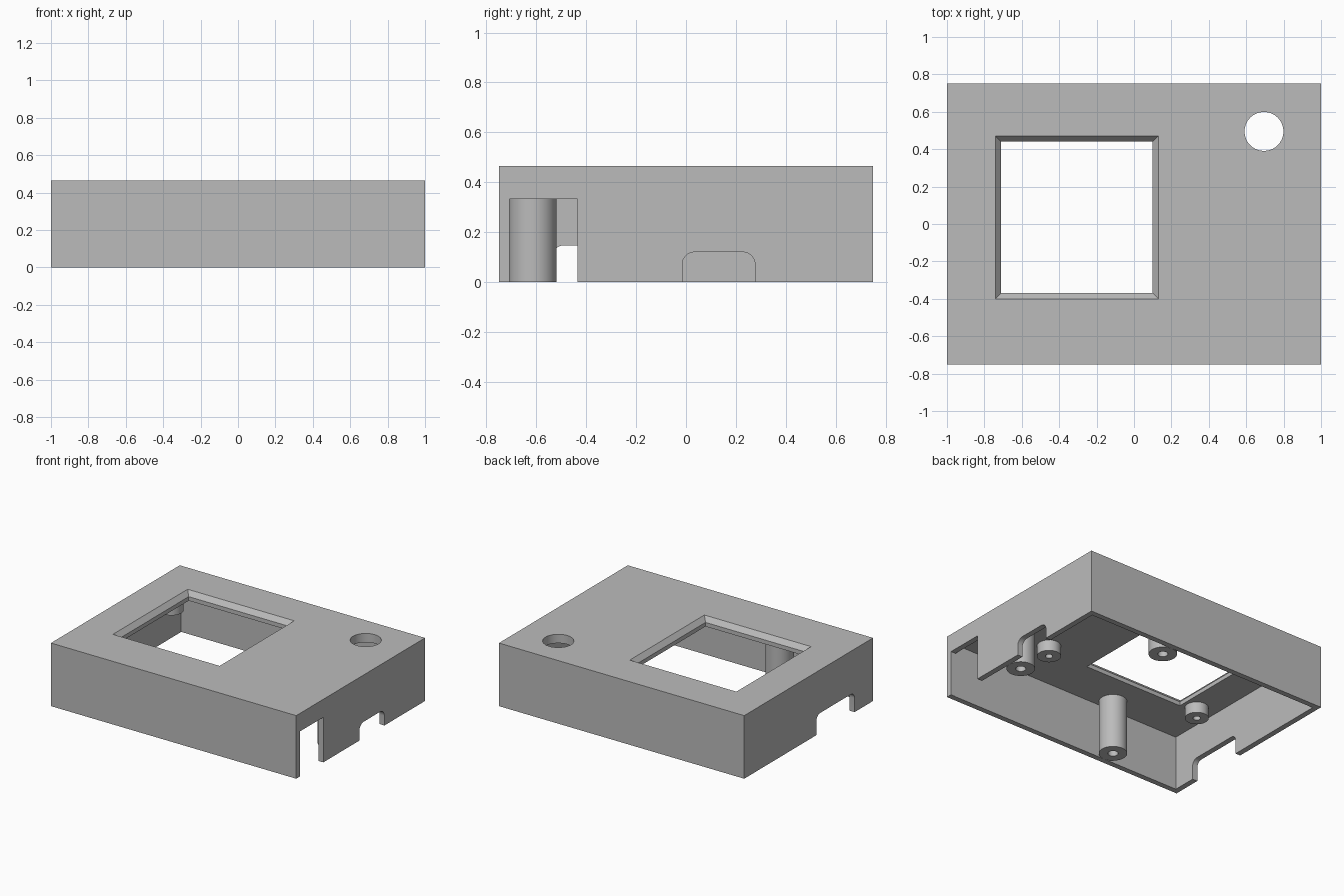
import bpy
import bmesh
from math import sin, cos, pi, radians

cube = bpy.data.objects.get("Cube")
if cube:
    bpy.data.objects.remove(cube, do_unlink=True)

grey = bpy.data.materials.new("plain grey")
grey.use_nodes = True
COLOUR = (0.5, 0.5, 0.5, 1)
grey.diffuse_color = COLOUR
grey.node_tree.nodes["Principled BSDF"].inputs["Base Color"].default_value = COLOUR

WIDTH, DEPTH, HEIGHT = 2.0, 1.5, 0.465
WALL, CEILING = 0.04, 0.4
IN_X, IN_Y = WIDTH / 2 - WALL, DEPTH / 2 - WALL


def loft(name, rings):
    """Closed solid through a list of equally long point rings."""
    bm = bmesh.new()
    loops = [[bm.verts.new(p) for p in ring] for ring in rings]
    n = len(loops[0])
    for a, b in zip(loops, loops[1:]):
        for i in range(n):
            j = (i + 1) % n
            bm.faces.new((a[i], a[j], b[j], b[i]))
    bm.faces.new(loops[0][::-1])
    bm.faces.new(loops[-1])
    bmesh.ops.recalc_face_normals(bm, faces=bm.faces)
    mesh = bpy.data.meshes.new(name)
    bm.to_mesh(mesh)
    bm.free()
    mesh.materials.append(grey)
    obj = bpy.data.objects.new(name, mesh)
    bpy.context.collection.objects.link(obj)
    return obj


def rect(x0, x1, y0, y1, z):
    return [(x0, y0, z), (x1, y0, z), (x1, y1, z), (x0, y1, z)]


def circle(x, y, z, r, n=48):
    return [(x + r * cos(2 * pi * i / n), y + r * sin(2 * pi * i / n), z) for i in range(n)]


def box(name, x0, x1, y0, y1, z0, z1):
    return loft(name, [rect(x0, x1, y0, y1, z) for z in (z0, z1)])


def port(name, side, y0, y1, top, r):
    """Cutter through a side wall with rounded upper corners."""
    outline = [(y0, -0.1), (y1, -0.1)]
    for centre, start in ((y1 - r, 0), (y0 + r, pi / 2)):
        for i in range(9):
            a = start + pi / 2 * i / 8
            outline.append((centre + r * cos(a), top - r + r * sin(a)))
    return loft(name, [[(side * x, y, z) for y, z in outline] for x in (0.9, 1.1)])


def smooth(obj):
    bpy.ops.object.select_all(action="DESELECT")
    obj.select_set(True)
    bpy.context.view_layer.objects.active = obj
    bpy.ops.object.shade_smooth_by_angle(angle=radians(30))


# Lid shell, open underneath
lid = box("lid_shell", -WIDTH / 2, WIDTH / 2, -DEPTH / 2, DEPTH / 2, 0, HEIGHT)

# Display window: straight lip below, chamfer above
wx0, wx1, wy0, wy1, c = -0.71, 0.10, -0.37, 0.44, 0.03
inner = (wx0, wx1, wy0, wy1)
outer = (wx0 - c, wx1 + c, wy0 - c, wy1 + c)
window = loft("window_cutter", [rect(*inner, 0.3), rect(*inner, HEIGHT - 0.035),
                                rect(*outer, HEIGHT), rect(*outer, 0.6)])

cutters = [
    box("cavity_cutter", -IN_X, IN_X, -IN_Y, IN_Y, -0.1, CEILING),
    window,
    loft("button_hole_cutter", [circle(0.695, 0.495, z, 0.104, 64) for z in (0.3, 0.6)]),
    box("notch_cutter", 0.9, 1.1, -0.708, -0.435, -0.1, 0.332),
    port("left_port_cutter", 1, -0.015, 0.277, 0.12, 0.05),
    port("right_port_cutter", -1, -0.535, -0.09, 0.147, 0.045),
]
for cutter in cutters:
    cutter.hide_render = True
    mod = lid.modifiers.new(cutter.name, "BOOLEAN")
    mod.operation, mod.solver, mod.object = "DIFFERENCE", "EXACT", cutter

# Bake the cuts, then drop the cutters
graph = bpy.context.evaluated_depsgraph_get()
baked = bpy.data.meshes.new_from_object(lid.evaluated_get(graph))
lid.modifiers.clear()
lid.data = baked
for cutter in cutters:
    bpy.data.objects.remove(cutter, do_unlink=True)
smooth(lid)


def post(name, x, y, bottom, r, bore, depth):
    """Round post hanging from the ceiling with a blind screw hole."""
    smooth(loft(name, [circle(x, y, CEILING + 0.01, r), circle(x, y, bottom, r),
                       circle(x, y, bottom, bore), circle(x, y, bottom + depth, bore)]))


# Full-height screw posts against the walls
POST_R = 0.095
edge = IN_Y - POST_R
for name, x, y in (("front_screw_post", -0.333, -edge),
                   ("back_screw_post", 0.265, edge),
                   ("left_screw_post", IN_X - POST_R, -0.145)):
    post(name, x, y, 0.0, POST_R, 0.034, 0.25)

# Short bosses around the window
for side, x in (("right", -0.815), ("left", 0.472)):
    for end, y in (("front", -0.32), ("back", 0.39)):
        post(f"{end}_{side}_boss", x, y, 0.32, 0.08, 0.025, 0.07)
